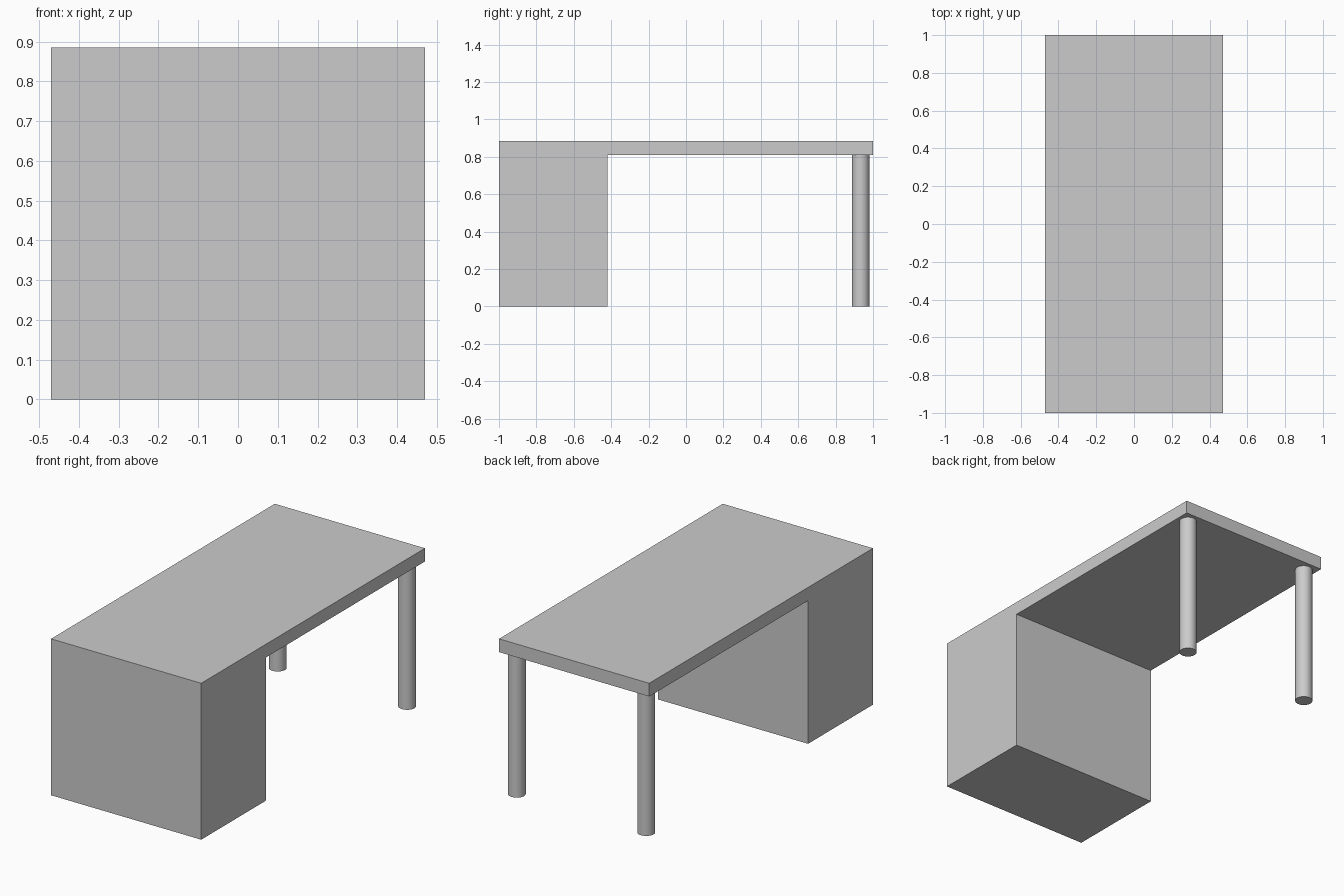
import bpy
import bmesh

if "Cube" in bpy.data.objects:
    bpy.data.objects.remove(bpy.data.objects["Cube"])

HALF_WIDTH = 0.47
HEIGHT = 0.885
UNDERSIDE = 0.81

# Desk body: side profile (y, z) of top and pedestal, extruded across x
profile = [(-1, 0), (-0.42, 0), (-0.42, UNDERSIDE), (1, UNDERSIDE), (1, HEIGHT), (-1, HEIGHT)]
bm = bmesh.new()
face = bm.faces.new([bm.verts.new((-HALF_WIDTH, y, z)) for y, z in profile])
extruded = bmesh.ops.extrude_face_region(bm, geom=[face])["geom"]
bmesh.ops.translate(bm, vec=(2 * HALF_WIDTH, 0, 0),
                    verts=[g for g in extruded if isinstance(g, bmesh.types.BMVert)])
bmesh.ops.recalc_face_normals(bm, faces=bm.faces)
mesh = bpy.data.meshes.new("desk_body")
bm.to_mesh(mesh)
bm.free()
bpy.context.collection.objects.link(bpy.data.objects.new("desk_body", mesh))

# Two round legs under the open end
for side, x in (("left", -0.405), ("right", 0.405)):
    bpy.ops.mesh.primitive_cylinder_add(vertices=48, radius=0.046, depth=UNDERSIDE,
                                        location=(x, 0.934, UNDERSIDE / 2))
    leg = bpy.context.object
    leg.name = f"{side}_leg"
    bpy.ops.object.shade_smooth_by_angle()
